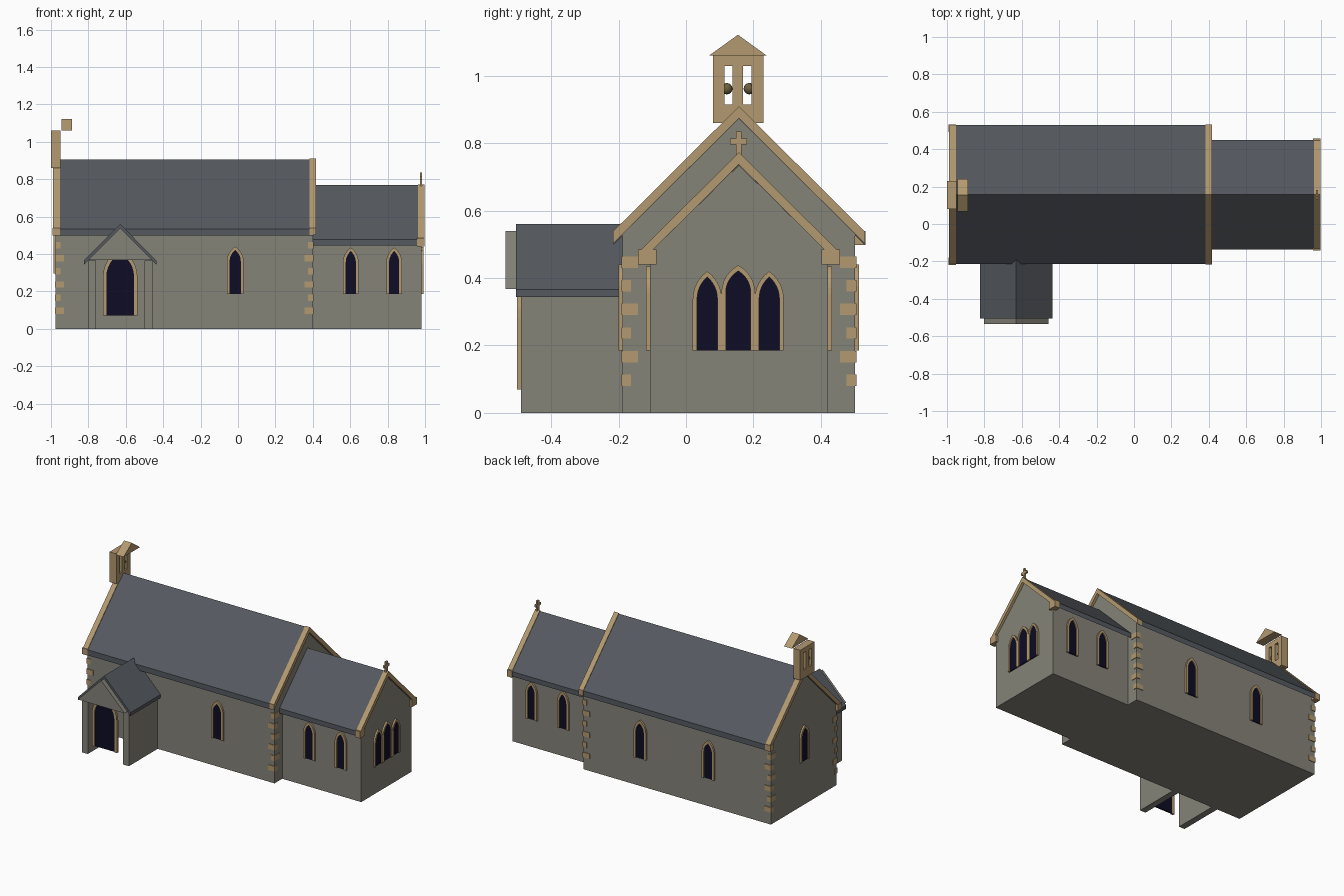
import bpy, bmesh, math
from mathutils import Vector

cube = bpy.data.objects.get("Cube")
if cube:
    bpy.data.objects.remove(cube, do_unlink=True)


def material(name, rgb):
    m = bpy.data.materials.new(name)
    m.use_nodes = True
    m.diffuse_color = (*rgb, 1)
    bsdf = m.node_tree.nodes["Principled BSDF"]
    bsdf.inputs["Base Color"].default_value = (*rgb, 1)
    bsdf.inputs["Roughness"].default_value = 0.9
    return m


STONE = material("grey_stone", (0.235, 0.228, 0.19))
TRIM = material("sandstone_trim", (0.45, 0.32, 0.16))
SLATE = material("slate", (0.09, 0.1, 0.115))
GLASS = material("dark_glass", (0.004, 0.0035, 0.018))
BRONZE = material("bell_bronze", (0.15, 0.11, 0.05))


def add_prism(bm, profile, axis, lo, hi):
    """Extrude a (u, z) profile along x (u is y) or along y (u is x)."""
    def at(u, z, d):
        return Vector((d, u, z)) if axis == "x" else Vector((u, d, z))
    a = [bm.verts.new(at(u, z, lo)) for u, z in profile]
    b = [bm.verts.new(at(u, z, hi)) for u, z in profile]
    n = len(profile)
    bm.faces.new(a)
    bm.faces.new(b[::-1])
    for i in range(n):
        j = (i + 1) % n
        bm.faces.new((a[i], b[i], b[j], a[j]))


def finish(bm, name, mat):
    bmesh.ops.recalc_face_normals(bm, faces=bm.faces)
    mesh = bpy.data.meshes.new(name)
    bm.to_mesh(mesh)
    bm.free()
    mesh.materials.append(mat)
    ob = bpy.data.objects.new(name, mesh)
    bpy.context.collection.objects.link(ob)
    return ob


def prism(name, profile, axis, lo, hi, mat):
    bm = bmesh.new()
    add_prism(bm, profile, axis, lo, hi)
    return finish(bm, name, mat)


def rect(u0, u1, z0, z1):
    return [(u0, z0), (u1, z0), (u1, z1), (u0, z1)]


def boxes(name, items, mat):
    """Each item is x0, x1, y0, y1, z0, z1."""
    bm = bmesh.new()
    for x0, x1, y0, y1, z0, z1 in items:
        add_prism(bm, rect(y0, y1, z0, z1), "x", x0, x1)
    return finish(bm, name, mat)


def gable(c, half, eave, apex):
    return [(c - half, 0), (c + half, 0), (c + half, eave), (c, apex), (c - half, eave)]


def chevron(c, half, eave, apex, t):
    return [(c - half, eave), (c, apex), (c + half, eave),
            (c + half, eave - t), (c, apex - t), (c - half, eave - t)]


def arch(c, w, z0, spring, apex, steps=6):
    """Pointed arch outline from lower left to lower right."""
    rise = apex - spring
    off = (rise * rise - w * w) / (2 * w)
    r = w + off
    end = math.atan2(rise, off)
    left = [(c + off - r * math.cos(end * i / steps), spring + r * math.sin(end * i / steps))
            for i in range(steps + 1)]
    right = [(2 * c - u, z) for u, z in left[-2::-1]]
    return [(c - w, z0)] + left + right + [(c + w, z0)]


def window(name, axis, face, out, c, w, z0, spring, apex, trim=0.015):
    """Arched surround with a dark pane; out is the outward sign."""
    outer = arch(c, w, z0, spring, apex)
    inner = arch(c, w - trim, z0, spring, apex - trim * 1.3)
    back = face - out * 0.003
    prism(name + "_surround", outer + inner[::-1], axis, back, face + out * 0.012, TRIM)
    prism(name + "_pane", inner, axis, back, face + out * 0.006, GLASS)


RIDGE = 0.157

# Nave and chancel walls and roofs
prism("nave_walls", gable(RIDGE, 0.345, 0.53, 0.872), "x", -0.975, 0.4, STONE)
prism("nave_roof", chevron(RIDGE, 0.372, 0.535, 0.905, 0.036), "x", -0.975, 0.4, SLATE)
prism("chancel_walls", gable(RIDGE, 0.264, 0.475, 0.735), "x", 0.38, 0.98, STONE)
prism("chancel_roof", chevron(RIDGE, 0.293, 0.478, 0.768, 0.032), "x", 0.4, 0.98, SLATE)

# Gable copings
for name, x0, x1, half, eave, apex in (
        ("nave_west_coping", -0.988, -0.953, 0.374, 0.538, 0.91),
        ("nave_east_coping", 0.383, 0.417, 0.374, 0.538, 0.91),
        ("chancel_coping", 0.962, 0.996, 0.295, 0.48, 0.773)):
    prism(name, chevron(RIDGE, half, eave, apex, 0.036), "x", x0, x1, TRIM)

# Kneeler blocks under the copings
for side, label in ((-1, "front"), (1, "back")):
    for name, x0, x1, a, b, z0, z1 in (
            ("nave", -0.992, -0.953, 0.335, 0.375, 0.498, 0.54),
            ("chancel", 0.958, 0.996, 0.245, 0.3, 0.44, 0.485)):
        y0, y1 = sorted((RIDGE + side * a, RIDGE + side * b))
        boxes(f"{name}_kneeler_{label}", [(x0, x1, y0, y1, z0, z1)], TRIM)

# Alternating corner quoins on the nave
for cx, sx, end in ((-0.975, 1, "west"), (0.4, -1, "east")):
    for cy, sy, label in ((-0.188, 1, "front"), (0.502, -1, "back")):
        blocks = []
        for i in range(6):
            lx, ly = (0.045, 0.025) if i % 2 == 0 else (0.025, 0.045)
            z = 0.08 + 0.07 * i
            x0, x1 = sorted((cx - sx * 0.004, cx + sx * lx))
            y0, y1 = sorted((cy - sy * 0.004, cy + sy * ly))
            blocks.append((x0, x1, y0, y1, z, z + 0.034))
        boxes(f"quoins_{end}_{label}", blocks, TRIM)

# Lancet windows
window("nave_window_front", "y", -0.188, -1, -0.015, 0.045, 0.185, 0.36, 0.44)
for i, x in enumerate((-0.52, -0.02)):
    window(f"nave_window_back_{i + 1}", "y", 0.502, 1, x, 0.045, 0.185, 0.36, 0.44)
for i, x in enumerate((0.603, 0.835)):
    window(f"chancel_window_front_{i + 1}", "y", -0.107, -1, x, 0.042, 0.185, 0.355, 0.435)
    window(f"chancel_window_back_{i + 1}", "y", 0.421, 1, x, 0.042, 0.185, 0.355, 0.435)
window("west_window", "x", -0.975, -1, RIDGE, 0.045, 0.295, 0.455, 0.53)
for label, y, w, top in (("left", 0.247, 0.043, 0.42), ("right", 0.063, 0.043, 0.42),
                         ("middle", 0.155, 0.05, 0.438)):
    window("east_window_" + label, "x", 0.98, 1, y, w, 0.185, top - 0.082, top, 0.013)

# Porch
PX = -0.63
for side, label in ((-1, "right"), (1, "left")):
    x0, x1 = sorted((PX + side * 0.13, PX + side * 0.172))
    boxes(f"porch_wall_{label}", [(x0, x1, -0.49, -0.18, 0, 0.365)], STONE)
prism("porch_roof", chevron(PX, 0.193, 0.366, 0.56, 0.022), "y", -0.505, -0.185, SLATE)
prism("porch_gable", [(PX - 0.172, 0.368), (PX + 0.172, 0.368), (PX, 0.54)],
      "y", -0.535, -0.503, STONE)
window("porch_door", "y", -0.49, -1, PX, 0.092, 0.07, 0.28, 0.425, 0.018)

# Bellcote with two openings, cap and bells
boxes("bellcote", [(-1, -0.95, 0.08, 0.23, 0.86, 0.915),
                   (-1, -0.95, 0.08, 0.23, 1.03, 1.06)] +
      [(-1, -0.95, a, b, 0.915, 1.03)
       for a, b in ((0.08, 0.114), (0.138, 0.169), (0.195, 0.23))], TRIM)
prism("bellcote_cap", [(0.068, 1.06), (0.24, 1.06), (0.154, 1.122)], "x", -0.945, -0.888, TRIM)
for y, label in ((0.121, "front"), (0.188, "back")):
    bpy.ops.mesh.primitive_uv_sphere_add(segments=16, ring_count=8, radius=0.017,
                                         location=(-0.975, y, 0.962))
    bell = bpy.context.object
    bell.name = "bell_" + label
    bell.data.materials.append(BRONZE)
    bpy.ops.object.shade_smooth_by_angle()

# Cross on the chancel gable
boxes("gable_cross", [(0.974, 0.985, 0.148, 0.164, 0.76, 0.835),
                      (0.974, 0.985, 0.131, 0.181, 0.797, 0.814)], TRIM)
